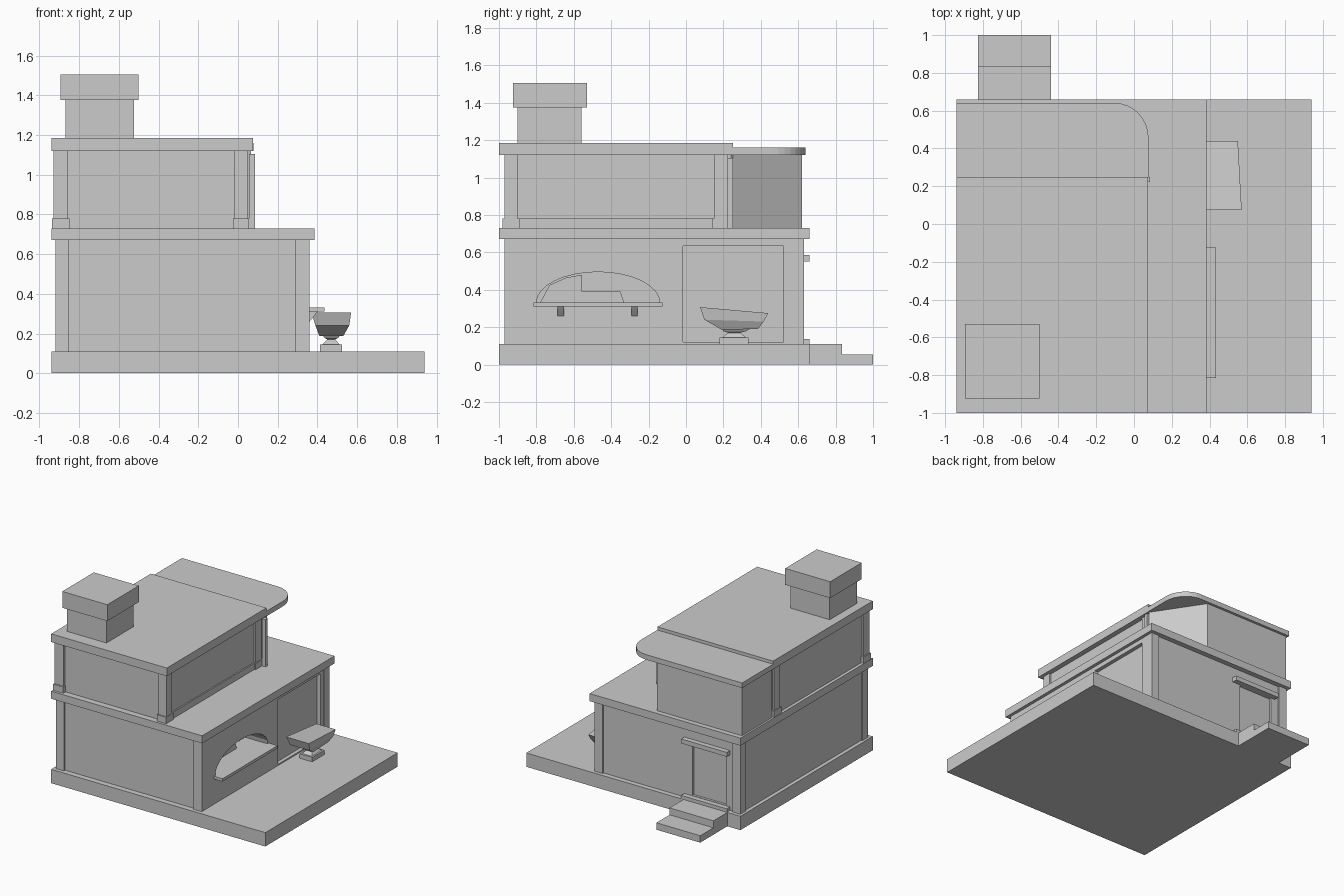
import bpy, bmesh
from math import sin, cos, pi

if "Cube" in bpy.data.objects:
    bpy.data.objects.remove(bpy.data.objects["Cube"])


def finish(name, bm):
    bmesh.ops.recalc_face_normals(bm, faces=bm.faces)
    me = bpy.data.meshes.new(name)
    bm.to_mesh(me)
    bm.free()
    ob = bpy.data.objects.new(name, me)
    bpy.context.collection.objects.link(ob)
    return ob


def loft(name, rings):
    """Skin a stack of equal-length point rings and cap both ends."""
    bm = bmesh.new()
    loops = [[bm.verts.new(p) for p in r] for r in rings]
    for a, b in zip(loops, loops[1:]):
        for i in range(len(a)):
            j = (i + 1) % len(a)
            bm.faces.new((a[i], a[j], b[j], b[i]))
    bm.faces.new(loops[0])
    bm.faces.new(loops[-1])
    return finish(name, bm)


def rect(x0, x1, y0, y1, z):
    return [(x0, y0, z), (x1, y0, z), (x1, y1, z), (x0, y1, z)]


def box(name, x0, x1, y0, y1, z0, z1):
    return loft(name, [rect(x0, x1, y0, y1, z0), rect(x0, x1, y0, y1, z1)])


def prism_x(name, pts, x0, x1):
    return loft(name, [[(x, y, z) for y, z in pts] for x in (x0, x1)])


def prism_z(name, pts, z0, z1):
    return loft(name, [[(x, y, z) for x, y in pts] for z in (z0, z1)])


def cut(ob, cutter):
    mod = ob.modifiers.new("cut", 'BOOLEAN')
    mod.operation = 'DIFFERENCE'
    mod.solver = 'EXACT'
    mod.object = cutter
    cutter.hide_render = True
    cutter.hide_viewport = True
    cutter.display_type = 'WIRE'


# Ground slab and back steps
box("ground_slab", -.94, .94, -1, .66, 0, .11)
prism_x("back_steps", [(.66, 0), (1, 0), (1, .055), (.835, .055), (.835, .11), (.66, .11)], -.825, -.44)

# Lower storey: walls with arch, niche and door openings
lower = box("lower_walls", -.91, .36, -.955, .62, .11, .67)
arch = [(-.47 + .33 * cos(pi * i / 16), .33 + .165 * sin(pi * i / 16)) for i in range(17)]
cut(lower, prism_x("arch_cutter", arch, .16, .5))
cut(lower, box("niche_cutter", .33, .5, -.015, .52, .12, .635))
cut(lower, box("door_cutter", -.785, -.49, .6, .7, .14, .55))
for i, (x0, x1) in enumerate([(-.92, -.85), (.29, .361)]):
    for j, (y0, y1) in enumerate([(-.97, -.9), (.56, .632)]):
        box(f"lower_pillar_{i}{j}", x0, x1, y0, y1, .11, .67)
box("lower_roof_slab", -.94, .385, -1, .66, .67, .73)

# Serving hatch: counter, brackets and inner fitting
box("hatch_counter", .34, .435, -.815, -.125, .31, .332)
for y in (-.67, -.275):
    loft(f"counter_bracket_{y}", [[(.36, yy, .26), (.36, yy, .31), (.40, yy, .31), (.385, yy, .29)]
                                  for yy in (y - .017, y + .017)])
prism_x("hatch_inner_fitting", [(-.78, .33), (-.33, .33), (-.35, .39), (-.555, .39), (-.555, .48),
                                (-.64, .465), (-.73, .425)], .16, .22)

# Back door canopy and threshold
box("door_canopy", -.82, -.42, .61, .66, .55, .585)
box("door_threshold", -.82, -.42, .61, .66, .11, .137)

# Upper storey: front room with pillars and plinths
box("upper_walls", -.915, .035, -.95, .25, .73, 1.12)
box("upper_side_plinth", -.1, .045, -.95, .2, .73, .78)
for i, (x0, x1) in enumerate([(-.93, -.855), (-.02, .05)]):
    for j, (y0, y1) in enumerate([(-.97, -.9), (.15, .225)]):
        box(f"upper_pillar_{i}{j}", x0, x1, y0, y1, .73, 1.12)
        box(f"pillar_foot_{i}{j}", x0 - .006, x1 + .006, y0 - .01, y1 + .01, .73, .78)

# Back room with a slanted window wall and its post
prism_z("back_room", [(-.925, .24), (-.925, .62), (-.18, .62), (.065, .25), (.03, .24)], .73, 1.12)
box("window_post", .055, .085, .222, .25, .73, 1.105)

# Upper roofs: main slab and lower slab with rounded corner
box("main_roof", -.94, .075, -1, .25, 1.12, 1.185)
corner = [(-.1 + .177 * sin(pi / 2 * i / 8), .455 + .185 * cos(pi / 2 * i / 8)) for i in range(9)]
prism_z("rounded_roof", [(-.94, .25), (-.94, .64)] + corner + [(.077, .25)], 1.12, 1.16)

# Chimney
box("chimney_stack", -.87, -.525, -.9, -.56, 1.185, 1.375)
box("chimney_cap", -.895, -.5, -.925, -.53, 1.375, 1.505)

# Basin on a pedestal beside the niche
box("basin_foot", .412, .525, .18, .335, .11, .145)
loft("basin_neck", [rect(.425, .512, .195, .32, .145), rect(.45, .49, .225, .29, .17),
                    rect(.435, .505, .2, .32, .178), rect(.42, .52, .19, .36, .2)])
loft("basin_bowl", [
    [(.41, .19, .187), (.53, .19, .187), (.525, .385, .19), (.41, .385, .19)],
    [(.39, .098, .24), (.56, .098, .24), (.545, .415, .23), (.395, .415, .23)],
    [(.37, .075, .307), (.57, .075, .307), (.55, .44, .275), (.38, .44, .275)]])
